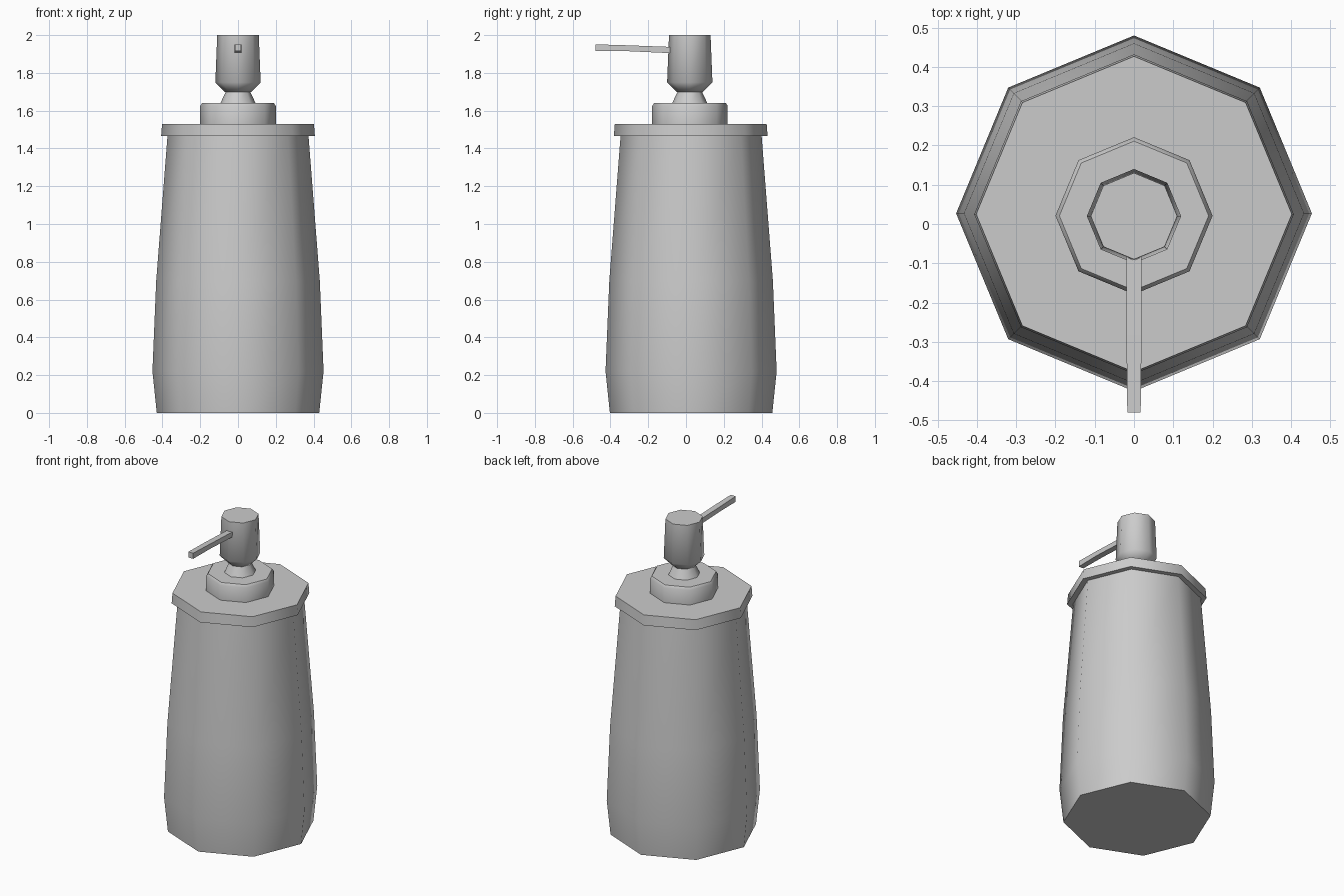
import bpy, bmesh, math

cube = bpy.data.objects.get("Cube")
if cube:
    bpy.data.objects.remove(cube, do_unlink=True)

grey = bpy.data.materials.new("plain grey")
grey.use_nodes = True
colour = (0.6, 0.6, 0.6, 1)
grey.diffuse_color = colour
grey.node_tree.nodes["Principled BSDF"].inputs["Base Color"].default_value = colour


def finish(name, bm, angle):
    bmesh.ops.recalc_face_normals(bm, faces=bm.faces)
    mesh = bpy.data.meshes.new(name)
    bm.to_mesh(mesh)
    bm.free()
    mesh.materials.append(grey)
    obj = bpy.data.objects.new(name, mesh)
    bpy.context.collection.objects.link(obj)
    bpy.ops.object.select_all(action='DESELECT')
    obj.select_set(True)
    bpy.context.view_layer.objects.active = obj
    bpy.ops.object.shade_smooth_by_angle(angle=math.radians(angle))


def loft(name, rings, angle):
    """Skin a list of equal-length point rings and cap both ends."""
    bm = bmesh.new()
    loops = [[bm.verts.new(p) for p in ring] for ring in rings]
    n = len(loops[0])
    for a, b in zip(loops, loops[1:]):
        for i in range(n):
            j = (i + 1) % n
            bm.faces.new((a[i], a[j], b[j], b[i]))
    bm.faces.new(loops[0][::-1])
    bm.faces.new(loops[-1])
    finish(name, bm, angle)


def octagon(r, z, y):
    turns = [i * math.tau / 8 for i in range(8)]
    return [(r * math.cos(t), y + r * math.sin(t), z) for t in turns]


def turned(name, profile, y, angle=50):
    loft(name, [octagon(r, z, y) for r, z in profile], angle)


# Bottle and lid
turned("bottle_body", [(0.43, 0), (0.453, 0.22), (0.433, 0.7), (0.373, 1.47)], 0.027)
turned("lid", [(0.407, 1.465), (0.402, 1.53)], 0.025)

# Pump: collar, neck and head
turned("pump_collar", [(0.2, 1.53), (0.2, 1.625), (0.19, 1.64)], 0.021)
turned("pump_neck", [(0.093, 1.64), (0.065, 1.70)], 0.02)
turned("pump_head", [(0.07, 1.70), (0.12, 1.75), (0.11, 2.0)], 0.02)

# Spout: square tube, slightly bent
spout = [(-0.07, 0.019, 1.904, 1.937), (-0.31, 0.019, 1.915, 1.946), (-0.48, 0.017, 1.915, 1.951)]
loft("spout", [[(-w, y, lo), (w, y, lo), (w, y, hi), (-w, y, hi)]
               for y, w, lo, hi in spout], 30)
